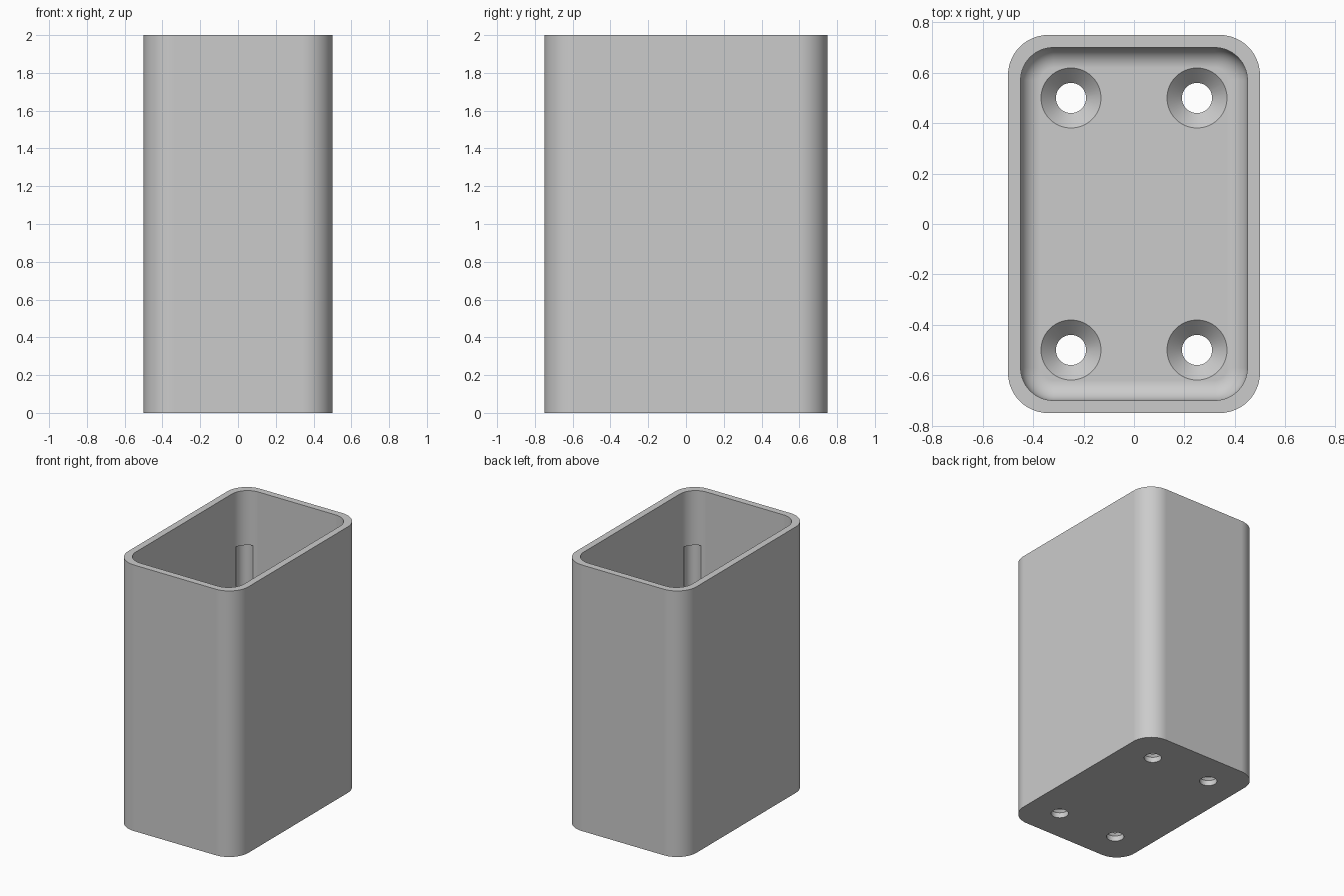
import bpy, bmesh, math

cube = bpy.data.objects.get("Cube")
if cube:
    bpy.data.objects.remove(cube, do_unlink=True)

HALF_X, HALF_Y, HEIGHT = 0.5, 0.75, 2.0
WALL, FLOOR = 0.05, 0.1
OUTER_R, INNER_R, FILLET = 0.16, 0.13, 0.08


def rounded_ring(bm, inset, radius, z, steps=14):
    """Ring of vertices around a rounded rectangle."""
    verts = []
    for i, (sx, sy) in enumerate([(1, 1), (-1, 1), (-1, -1), (1, -1)]):
        cx, cy = sx * (HALF_X - inset - radius), sy * (HALF_Y - inset - radius)
        for k in range(steps + 1):
            a = (i + k / steps) * math.pi / 2
            verts.append(bm.verts.new((cx + radius * math.cos(a), cy + radius * math.sin(a), z)))
    return verts


def circle_ring(bm, cx, cy, radius, z, steps=48):
    return [bm.verts.new((cx + radius * math.cos(t), cy + radius * math.sin(t), z))
            for t in (2 * math.pi * k / steps for k in range(steps))]


def loft(bm, rings):
    """Join rings in order and close both ends."""
    for low, high in zip(rings, rings[1:]):
        n = len(low)
        for i in range(n):
            j = (i + 1) % n
            bm.faces.new((low[i], low[j], high[j], high[i]))
    bm.faces.new(rings[0][::-1])
    bm.faces.new(rings[-1])


def finish(bm, name):
    bmesh.ops.recalc_face_normals(bm, faces=bm.faces)
    mesh = bpy.data.meshes.new(name)
    bm.to_mesh(mesh)
    bm.free()
    obj = bpy.data.objects.new(name, mesh)
    bpy.context.collection.objects.link(obj)
    return obj


# Open box: outer wall, rim, inner wall, floor fillet and floor
bm = bmesh.new()
rings = [rounded_ring(bm, 0, OUTER_R, 0), rounded_ring(bm, 0, OUTER_R, HEIGHT),
         rounded_ring(bm, WALL, INNER_R, HEIGHT)]
for k in range(9):
    a = k / 8 * math.pi / 2
    step_in = FILLET * (1 - math.cos(a))
    rings.append(rounded_ring(bm, WALL + step_in, INNER_R - step_in,
                              FLOOR + FILLET * (1 - math.sin(a))))
loft(bm, rings)
box = finish(bm, "open_box")

# Cutters: countersunk screw holes and shallow inner corner grooves
bm = bmesh.new()
for sx in (-1, 1):
    for sy in (-1, 1):
        profile = [(0.06, -0.05), (0.06, 0.04), (0.119, FLOOR), (0.119, 0.15)]
        loft(bm, [circle_ring(bm, sx * 0.25, sy * 0.5, r, z) for r, z in profile])
        loft(bm, [circle_ring(bm, sx * 0.395, sy * 0.645, 0.06, z) for z in (0.25, 1.59)])
cutter = finish(bm, "hole_cutter")
cutter.hide_render = True

bpy.ops.object.select_all(action='DESELECT')
box.select_set(True)
bpy.context.view_layer.objects.active = box
cut = box.modifiers.new("holes", 'BOOLEAN')
cut.operation, cut.solver, cut.object = 'DIFFERENCE', 'EXACT', cutter
bpy.ops.object.modifier_apply(modifier=cut.name)
bpy.data.objects.remove(cutter, do_unlink=True)

# Plain grey finish
grey = bpy.data.materials.new("light_grey")
grey.use_nodes = True
color = (0.6, 0.6, 0.6, 1)
grey.diffuse_color = color
grey.node_tree.nodes["Principled BSDF"].inputs["Base Color"].default_value = color
box.data.materials.clear()
box.data.materials.append(grey)

# Smooth corners with crisp edges and flat walls
bpy.ops.object.shade_smooth_by_angle(angle=math.radians(30))
weighted = box.modifiers.new("flat_walls", 'WEIGHTED_NORMAL')
weighted.keep_sharp = True
